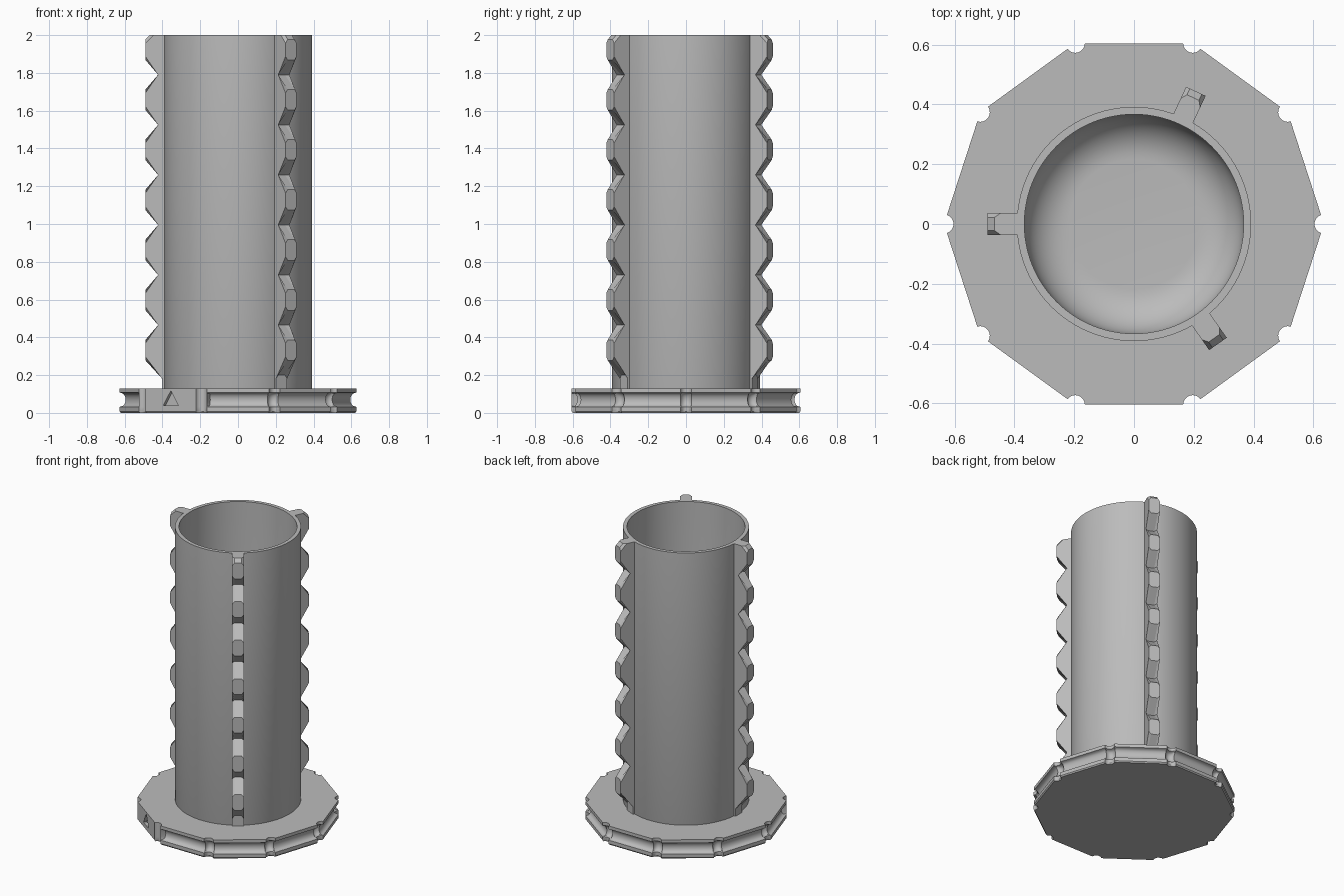
import bpy, bmesh
from math import sin, cos, pi, radians, tau
from mathutils import Vector, Matrix

if "Cube" in bpy.data.objects:
    bpy.data.objects.remove(bpy.data.objects["Cube"])

grey = bpy.data.materials.new("plain grey")
grey.use_nodes = True
GREY = (0.5, 0.5, 0.5, 1)
grey.diffuse_color = GREY
grey.node_tree.nodes["Principled BSDF"].inputs["Base Color"].default_value = GREY


def finish(name, bm, smooth=30):
    bmesh.ops.recalc_face_normals(bm, faces=bm.faces)
    mesh = bpy.data.meshes.new(name)
    bm.to_mesh(mesh)
    bm.free()
    mesh.materials.append(grey)
    ob = bpy.data.objects.new(name, mesh)
    bpy.context.collection.objects.link(ob)
    bpy.ops.object.select_all(action="DESELECT")
    ob.select_set(True)
    bpy.context.view_layer.objects.active = ob
    if smooth:
        bpy.ops.object.shade_smooth_by_angle(angle=radians(smooth))
    return ob


def loft(bm, rings):
    """Join closed rings of points into side walls, returning the ring vertices."""
    rows = [[bm.verts.new(p) for p in ring] for ring in rings]
    for low, high in zip(rows, rows[1:]):
        for i in range(len(low)):
            j = (i + 1) % len(low)
            bm.faces.new((low[i], low[j], high[j], high[i]))
    return rows


# Base plate: ten-sided outline with a round notch at each corner
SIDES, CORNER_R, NOTCH_R, BASE_H = 10, 0.636, 0.032, 0.13
outline = []                                  # (point, is on the plain side)
for k in range(SIDES):
    a = tau * k / SIDES
    corner = Vector((cos(a), sin(a)))
    along_in = Vector((sin(a - pi / SIDES), -cos(a - pi / SIDES)))
    along_out = Vector((-sin(a + pi / SIDES), cos(a + pi / SIDES)))
    plain = k in (6, 7)
    c = corner * CORNER_R
    outline.append((c + along_in * (NOTCH_R + 0.01), k == 7))
    outline.append((c + along_in * NOTCH_R, plain))
    half = pi / 2 - pi / SIDES
    for s in range(1, 8):
        t = a + pi + half * (1 - s / 4)
        outline.append((c + Vector((cos(t), sin(t))) * NOTCH_R, plain))
    outline.append((c + along_out * NOTCH_R, plain))
    outline.append((c + along_out * (NOTCH_R + 0.01), k == 6))

# Rounded groove around the rim, left out on the plain side
levels = [(0, 0.006), (0.008, 0), (0.032, 0)]
levels += [(0.07 - 0.036 * cos(pi * i / 8), 0.006 + 0.026 * sin(pi * i / 8)) for i in range(9)]
levels += [(0.108, 0), (BASE_H, 0)]
rings = []
for z, depth in levels:
    groove = 0.02 < z < 0.12
    rings.append([(p * (1 - (0 if plain and groove else depth) / CORNER_R)).to_3d() + Vector((0, 0, z))
                  for p, plain in outline])
bm = bmesh.new()
rows = loft(bm, rings)
bm.faces.new(rows[0])
bm.faces.new(rows[-1])
base = finish("base_plate", bm, 0)

# Engraved triangle on the plain side
a = radians(234)
out, side = Vector((cos(a), sin(a), 0)), Vector((-sin(a), cos(a), 0))
apothem = CORNER_R * cos(pi / SIDES)
bm = bmesh.new()
tri = [side * u + Vector((0, 0, z)) for u, z in ((-0.05, 0.038), (0.05, 0.038), (0, 0.118))]
rows = loft(bm, [[p + out * r for p in tri] for r in (apothem - 0.02, apothem + 0.03)])
bm.faces.new(rows[0])
bm.faces.new(rows[1])
cutter = finish("triangle_cutter", bm, 0)
cutter.hide_render = True
cutter.hide_set(True)

# Bore cutter lets the cup floor sink into the base
INNER, OUTER, FLOOR, FILLET, SEG = 0.367, 0.392, 0.05, 0.15, 96


def circle(r, z):
    return [(r * cos(tau * i / SEG), r * sin(tau * i / SEG), z) for i in range(SEG)]


bm = bmesh.new()
rows = loft(bm, [circle(0.378, 0.04), circle(0.378, 0.2)])
bm.faces.new(rows[0])
bm.faces.new(rows[1])
bore = finish("bore_cutter", bm, 0)
bore.hide_render = True
bore.hide_set(True)
for tool in (cutter, bore):
    mod = base.modifiers.new(tool.name, "BOOLEAN")
    mod.operation, mod.object, mod.solver = "DIFFERENCE", tool, "EXACT"
bpy.ops.object.select_all(action="DESELECT")
base.select_set(True)
bpy.context.view_layer.objects.active = base
for tool in (cutter, bore):
    bpy.ops.object.modifier_apply(modifier=tool.name)
    bpy.data.objects.remove(tool)
bpy.ops.object.shade_smooth_by_angle(angle=radians(30))

# Hollow tube with a rounded inner floor
profile = [(0.378, 0.042), (0.385, 0.1), (OUTER, 0.12), (OUTER, 2), (INNER, 2)]
for i in range(11):
    t = pi / 2 * i / 10
    profile.append((INNER - FILLET * (1 - cos(t)), FLOOR + FILLET * (1 - sin(t))))
bm = bmesh.new()
rows = loft(bm, [circle(r, z) for r, z in profile])
bm.faces.new(rows[0])
bm.faces.new(rows[-1])
finish("tube", bm)

# Three toothed ribs
PITCH, FIRST, VALLEY, CREST, RUN, WIDTH = 0.265, 0.2, 0.402, 0.49, 0.078, 0.072
for number, angle in enumerate((65, 180, -55), 1):
    pts = [(0.378, 0.125), (VALLEY, 0.125)]
    for i in range(7):
        z = FIRST + PITCH * i
        pts += [(VALLEY, z), (CREST, z + RUN)]
        if i < 6:
            pts.append((CREST, z + PITCH - RUN))
    pts += [(CREST, 1.977), (0.467, 2), (0.378, 2)]
    bm = bmesh.new()
    rows = loft(bm, [[Vector((r, y, z)) for r, z in pts] for y in (-WIDTH / 2, WIDTH / 2)])
    bm.faces.new(rows[0])
    bm.faces.new(rows[1])
    # Chamfer the sloping edges of the teeth
    slopes = [e for e in bm.edges
              if abs(e.verts[0].co.x - e.verts[1].co.x) > 0.01
              and abs(e.verts[0].co.z - e.verts[1].co.z) > 0.01]
    bmesh.ops.bevel(bm, geom=slopes, offset=0.014, segments=1, affect="EDGES", clamp_overlap=True)
    bm.transform(Matrix.Rotation(radians(angle), 4, "Z"))
    finish(f"toothed_rib_{number}", bm, 0)
